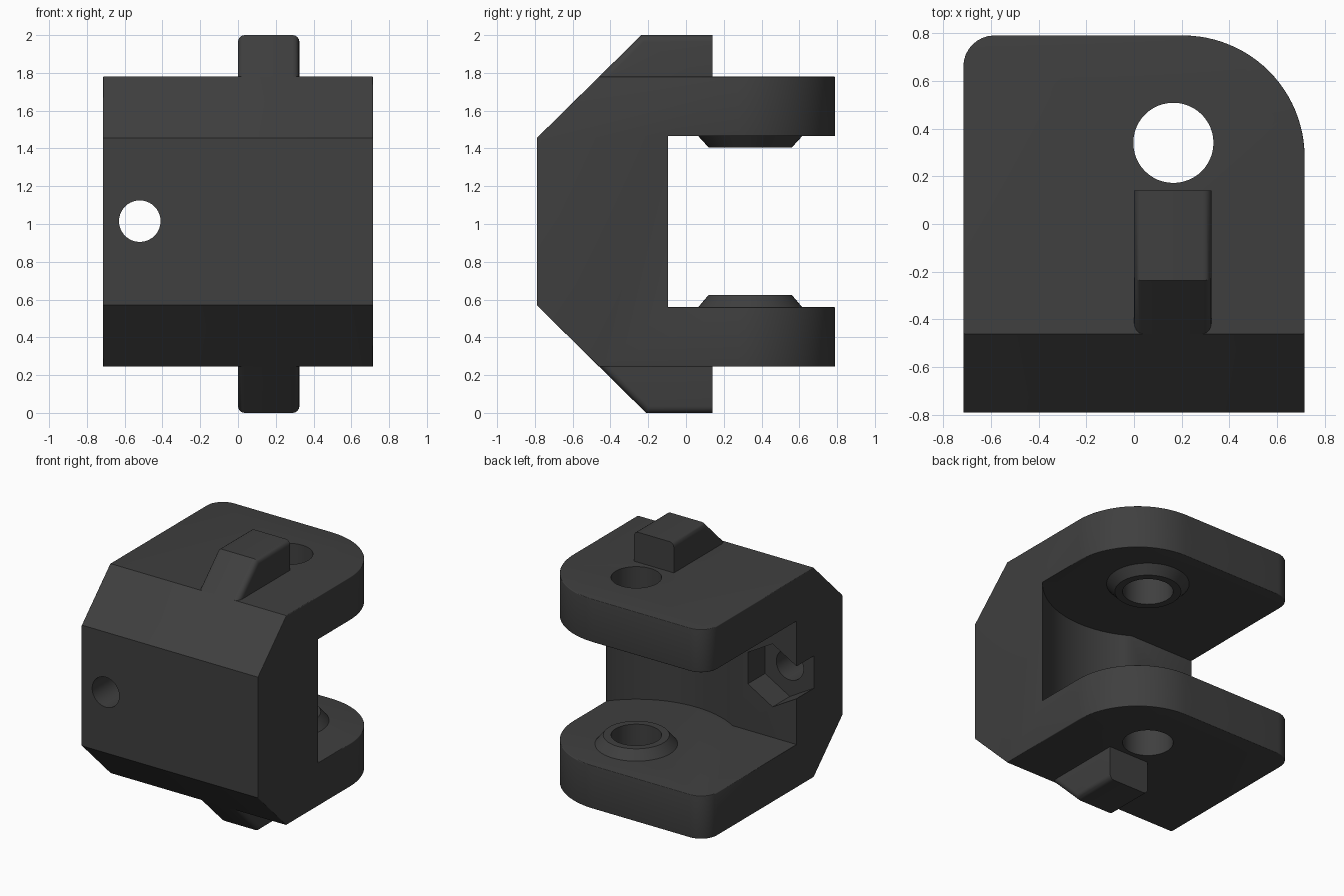
import bpy, bmesh, math
from mathutils import Vector

if "Cube" in bpy.data.objects:
    bpy.data.objects.remove(bpy.data.objects["Cube"])

MID = 1.0125                 # height of the symmetry plane
HX, HY = 0.165, 0.34         # hinge axis
Z0, Z1 = 0.245, 1.78         # bracket bottom and top
GAP0, GAP1 = 0.56, 1.465     # opening between the plates

mat = bpy.data.materials.new("charcoal plastic")
mat.diffuse_color = (0.05, 0.05, 0.05, 1)
mat.use_nodes = True
mat.node_tree.nodes["Principled BSDF"].inputs["Base Color"].default_value = mat.diffuse_color


def arc(cx, cy, r, a0, a1, n):
    return [(cx + r * math.cos(math.radians(a0 + (a1 - a0) * i / n)),
             cy + r * math.sin(math.radians(a0 + (a1 - a0) * i / n))) for i in range(n + 1)]


def finish(name, bm):
    bmesh.ops.recalc_face_normals(bm, faces=bm.faces[:])
    me = bpy.data.meshes.new(name)
    bm.to_mesh(me)
    bm.free()
    ob = bpy.data.objects.new(name, me)
    bpy.context.collection.objects.link(ob)
    me.materials.append(mat)
    return ob


def prism(name, pts, lo, hi, axis):
    """Extrude a 2D outline along x, y or z."""
    place = {'x': lambda p, t: (t, p[0], p[1]),
             'y': lambda p, t: (p[0], t, p[1]),
             'z': lambda p, t: (p[0], p[1], t)}[axis]
    bm = bmesh.new()
    f = bm.faces.new([bm.verts.new(place(p, lo)) for p in pts])
    ext = bmesh.ops.extrude_face_region(bm, geom=[f])
    step = Vector(place((0, 0), hi - lo))
    bmesh.ops.translate(bm, vec=step, verts=[v for v in ext['geom'] if isinstance(v, bmesh.types.BMVert)])
    return finish(name, bm)


def activate(ob):
    bpy.ops.object.select_all(action='DESELECT')
    ob.select_set(True)
    bpy.context.view_layer.objects.active = ob


def cut(ob, cutter):
    activate(ob)
    m = ob.modifiers.new("cut", 'BOOLEAN')
    m.operation, m.solver, m.object = 'DIFFERENCE', 'EXACT', cutter
    bpy.ops.object.modifier_apply(modifier=m.name)


def round_edges(ob, rule, width):
    bm = bmesh.new()
    bm.from_mesh(ob.data)
    bmesh.ops.remove_doubles(bm, verts=bm.verts[:], dist=0.0005)
    bmesh.ops.recalc_face_normals(bm, faces=bm.faces[:])
    edges = [e for e in bm.edges if len(e.link_faces) == 2 and e.is_convex
             and e.calc_face_angle() > math.radians(35)
             and rule((e.verts[0].co + e.verts[1].co) / 2)]
    bmesh.ops.bevel(bm, geom=edges, offset=width, segments=4, profile=0.5,
                    affect='EDGES', clamp_overlap=True)
    bm.to_mesh(ob.data)
    bm.free()


# Bracket block: rounded back corners, one large and one small
outline = [(-0.715, -0.79), (0.715, -0.79)]
outline += arc(0.205, 0.28, 0.51, 0, 90, 24) + arc(-0.585, 0.66, 0.13, 90, 180, 8)
bracket = prism("bracket", outline, Z0, Z1, 'z')

# Sloped front top and bottom
slope_top = prism("slope_cutter_top", [(-0.79, 1.455), (-0.46, Z1), (-0.26, 1.977), (-1.2, 1.977), (-1.2, 1.455)],
                  -1, 1, 'x')
slope_low = prism("slope_cutter_low", [(-0.79, 0.57), (-0.46, Z0), (-0.26, 0.048), (-1.2, 0.048), (-1.2, 0.57)],
                  -1, 1, 'x')

# Opening with a concave rear wall around the hinge
R = 0.70
flat_y = -0.26
a0 = math.degrees(math.atan2(flat_y - HY, -math.sqrt(R * R - (flat_y - HY) ** 2))) % 360
opening = prism("opening_cutter", [(-1, flat_y)] + arc(HX, HY, R, a0, 360, 28) + [(HX + R, 1), (-1, 1)],
                GAP0, GAP1, 'z')
cutters = [slope_top, slope_low, opening]
for c in cutters:
    cut(bracket, c)


# Soft rims everywhere but the front face, slope creases and the flat wall edge
def rim(p):
    front = p.y < -0.78
    crease = abs(p.x) < 0.6 and p.y < -0.4
    wall_edge = p.x < -0.7 and abs(p.y - flat_y) < 0.01 and 0.8 < p.z < 1.2
    return not (front or crease or wall_edge)


round_edges(bracket, rim, 0.05)

# Hinge bosses facing each other across the gap
bosses = []
for name, z_base, z_tip in (("lower_boss", GAP0, 0.625), ("upper_boss", GAP1, 1.405)):
    s = 1 if z_tip > z_base else -1
    bm = bmesh.new()
    rings = [[bm.verts.new((x, y, z)) for x, y in arc(HX, HY, r, 0, 360, 48)[:-1]]
             for r, z in ((0.275, z_base - 0.01 * s), (0.275, z_base), (0.22, z_tip))]
    for a, b in zip(rings, rings[1:]):
        for i in range(48):
            j = (i + 1) % 48
            bm.faces.new((a[i], a[j], b[j], b[i]))
    bm.faces.new(rings[0])
    bm.faces.new(rings[-1])
    bosses.append(finish(name, bm))

# Hinge hole, screw hole and hexagonal nut pocket
hinge = prism("hinge_hole_cutter", arc(HX, HY, 0.168, 0, 360, 48)[:-1], -0.5, 2.5, 'z')
screw = prism("screw_hole_cutter", arc(-0.52, 1.015, 0.11, 0, 360, 40)[:-1], -1, 0, 'y')
nut = prism("nut_pocket_cutter", arc(-0.52, 1.015, 0.231, 30, 390, 6)[:-1], -0.46, 0, 'y')
for c in (hinge, screw, nut):
    cut(bracket, c)
for b in bosses:
    cut(b, hinge)

# Stop lugs above and below
lugs = []
for name, face, tip in (("upper_lug", Z1, 2.0), ("lower_lug", Z0, 0.0)):
    s = 1 if tip > face else -1
    rise = abs(tip - face)
    lug = prism(name, [(-0.44, face - 0.03 * s), (-0.46, face), (-0.46 + rise * 1.015, tip),
                       (0.14, tip), (0.14, face - 0.03 * s)], 0.0, 0.325, 'x')
    inner = face + 0.02 * s
    round_edges(lug, lambda p: (p.z - inner) * s > 0 and p.y < 0.13 and (p.x < 0.01 or p.x > 0.31), 0.055)
    lugs.append(lug)

for c in cutters + [hinge, screw, nut]:
    bpy.data.objects.remove(c, do_unlink=True)

for ob in [bracket] + bosses + lugs:
    activate(ob)
    bpy.ops.object.shade_smooth_by_angle(angle=math.radians(30))
